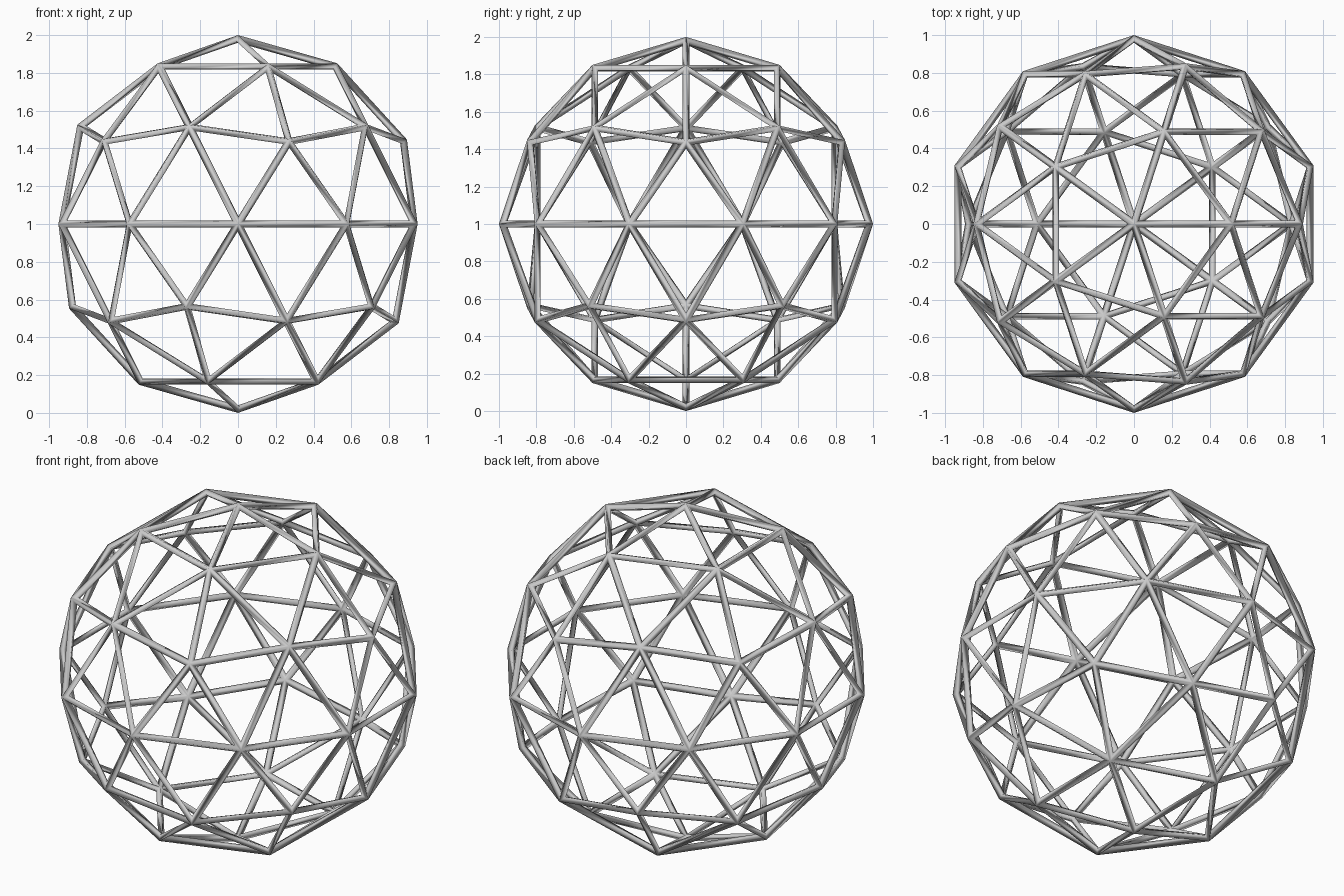
import bpy

if "Cube" in bpy.data.objects:
    bpy.data.objects.remove(bpy.data.objects["Cube"])

# Geodesic ball: 42-point icosphere turned into a lattice of struts
bpy.ops.mesh.primitive_ico_sphere_add(subdivisions=2, radius=1.0, location=(0, 0, 1))
ball = bpy.context.object
ball.name = "geodesic_lattice"
bpy.ops.object.shade_smooth()

# Struts along every edge, kept inside the unit sphere
wire = ball.modifiers.new("struts", 'WIREFRAME')
wire.thickness = 0.04
wire.offset = -1.0
wire.use_even_offset = True
wire.use_replace = True
